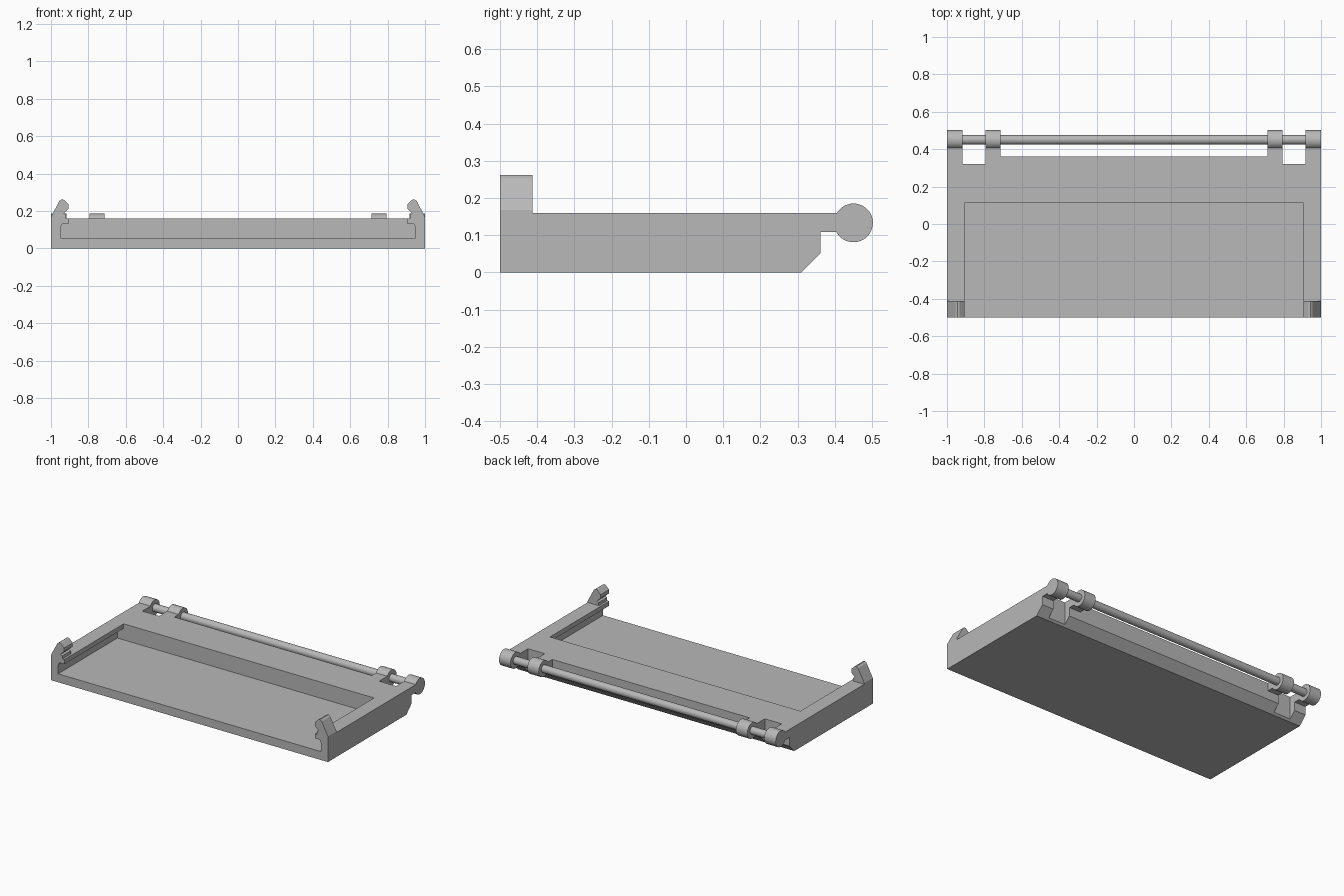
import bpy
import bmesh
import math
from mathutils import Vector

cube = bpy.data.objects.get("Cube")
if cube:
    bpy.data.objects.remove(cube, do_unlink=True)

GREY = (0.48, 0.48, 0.48, 1)
grey = bpy.data.materials.new("grey plastic")
grey.use_nodes = True
grey.diffuse_color = GREY
grey.node_tree.nodes["Principled BSDF"].inputs["Base Color"].default_value = GREY


def prism(name, outline, axis, start, end):
    """Extrude a (y, z) outline along x, or an (x, z) outline along y."""
    bm = bmesh.new()
    place = (lambda a, b: (start, a, b)) if axis == "x" else (lambda a, b: (a, start, b))
    face = bm.faces.new([bm.verts.new(place(a, b)) for a, b in outline])
    swept = bmesh.ops.extrude_face_region(bm, geom=[face])
    moved = [v for v in swept["geom"] if isinstance(v, bmesh.types.BMVert)]
    shift = Vector((end - start, 0, 0) if axis == "x" else (0, end - start, 0))
    bmesh.ops.translate(bm, verts=moved, vec=shift)
    bmesh.ops.recalc_face_normals(bm, faces=bm.faces)
    mesh = bpy.data.meshes.new(name)
    bm.to_mesh(mesh)
    bm.free()
    mesh.materials.append(grey)
    obj = bpy.data.objects.new(name, mesh)
    bpy.context.collection.objects.link(obj)
    return obj


def rod(name, radius, start, end):
    bpy.ops.mesh.primitive_cylinder_add(
        vertices=48, radius=radius, depth=end - start,
        location=((start + end) / 2, HINGE_Y, HINGE_Z), rotation=(0, math.pi / 2, 0))
    obj = bpy.context.object
    obj.name = name
    obj.data.materials.append(grey)
    bpy.ops.object.shade_smooth_by_angle(angle=math.radians(30))
    return obj


def carve(target, cutter):
    cutter.hide_render = True
    mod = target.modifiers.new("cut", "BOOLEAN")
    mod.operation = "DIFFERENCE"
    mod.solver = "EXACT"
    mod.object = cutter
    bpy.context.view_layer.objects.active = target
    bpy.ops.object.modifier_apply(modifier=mod.name)
    bpy.data.objects.remove(cutter, do_unlink=True)


def mirrored(points):
    return points + [(-x, z) for x, z in reversed(points)]


HINGE_Y, HINGE_Z = 0.45, 0.133
TOP, ARM_BOTTOM, REAR = 0.16, 0.108, 0.362

# Tray body with a chamfered lower rear edge
body = prism("tray_body", [(-0.5, 0), (0.31, 0), (REAR, 0.052), (REAR, TOP), (-0.5, TOP)],
             "x", -1, 1)

# Open-fronted pocket, undercut below the side lips
pocket = mirrored([(0.95, 0.055), (0.95, 0.11), (0.94, 0.13), (0.905, 0.13), (0.905, 0.3)])
carve(body, prism("pocket_cutter", pocket, "y", -0.6, 0.112))

rod("hinge_pin", 0.025, -0.99, 0.99)

for side, sign in (("left", 1), ("right", -1)):
    # Notch between the two hinge arms
    notch = [(0.322, -0.1), (0.6, -0.1), (0.6, 0.3), (0.322, 0.3)]
    carve(body, prism("notch_cutter", notch, "x", *sorted((sign * 0.795, sign * 0.917))))

    # Hinge arms and their round knuckles
    for place, inner, outer in (("inner", 0.713, 0.795), ("outer", 0.917, 1.0)):
        span = sorted((sign * inner, sign * outer))
        arm = [(REAR, ARM_BOTTOM), (HINGE_Y, ARM_BOTTOM), (HINGE_Y, TOP), (REAR, TOP)]
        prism(f"{side}_{place}_hinge_arm", arm, "x", *span)
        rod(f"{side}_{place}_hinge_knuckle", 0.052, *span)

    # Front snap clip leaning inward
    clip = [(1, TOP), (1, 0.168), (0.955, 0.253), (0.943, 0.262), (0.932, 0.26),
            (0.906, 0.235), (0.906, 0.212), (0.932, 0.187), (0.92, 0.18), (0.92, TOP)]
    prism(f"{side}_front_clip", [(sign * x, z) for x, z in clip], "y", -0.5, -0.412)
